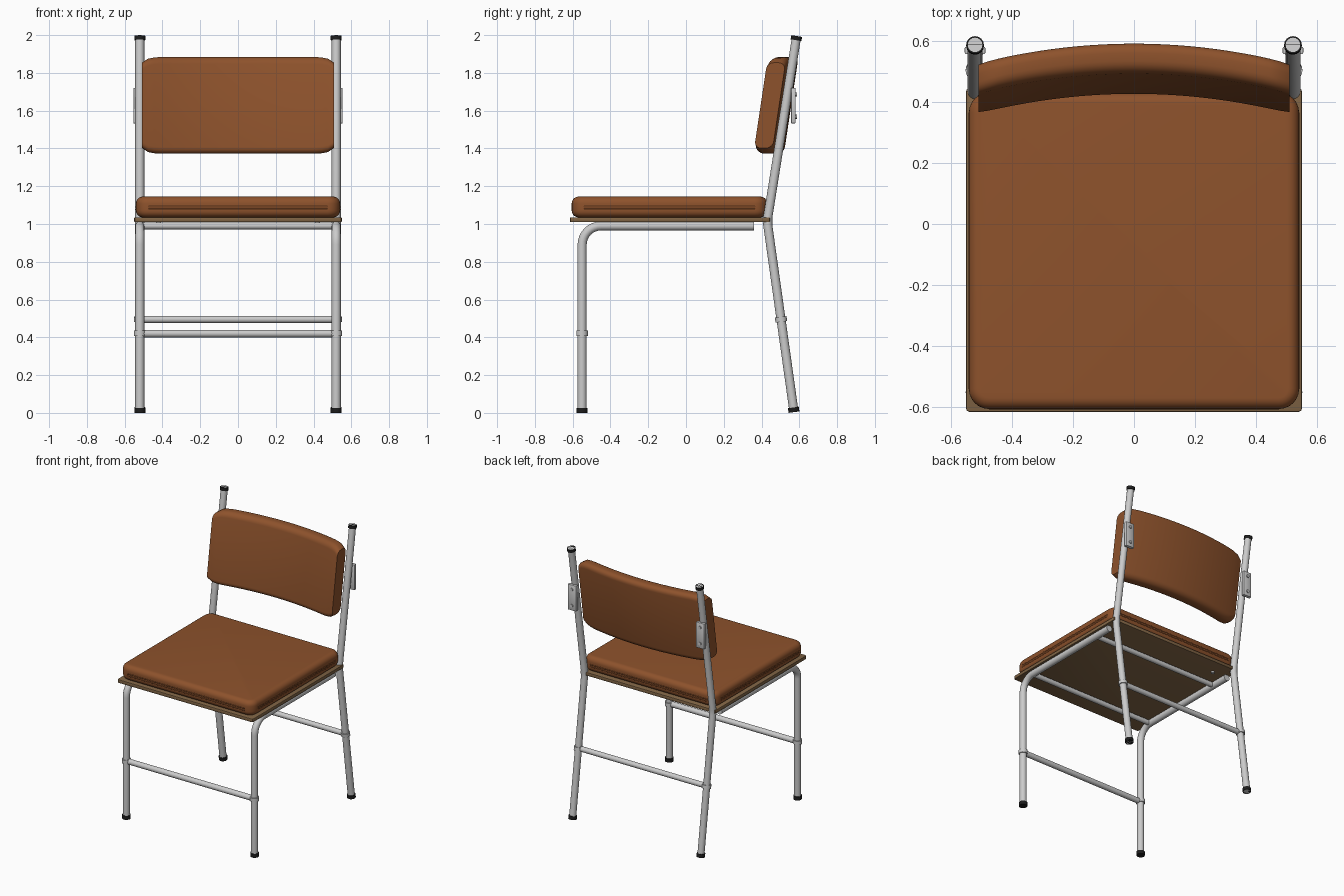
import bpy, bmesh, math
from mathutils import Vector

if "Cube" in bpy.data.objects:
    bpy.data.objects.remove(bpy.data.objects["Cube"])


def material(name, rgb):
    m = bpy.data.materials.new(name)
    m.diffuse_color = (*rgb, 1)
    m.use_nodes = True
    m.node_tree.nodes["Principled BSDF"].inputs["Base Color"].default_value = m.diffuse_color
    return m


LEATHER = material("leather", (0.27, 0.085, 0.025))
WOOD = material("wood", (0.22, 0.13, 0.06))
RUBBER = material("rubber", (0.012, 0.012, 0.012))


def finish(ob, mat=None):
    if mat:
        ob.data.materials.append(mat)
    bpy.ops.object.select_all(action='DESELECT')
    ob.select_set(True)
    bpy.context.view_layer.objects.active = ob
    bpy.ops.object.shade_smooth_by_angle(angle=math.radians(35))
    return ob


def from_bmesh(name, bm, mat=None):
    bmesh.ops.recalc_face_normals(bm, faces=bm.faces)
    me = bpy.data.meshes.new(name)
    bm.to_mesh(me)
    bm.free()
    ob = bpy.data.objects.new(name, me)
    bpy.context.collection.objects.link(ob)
    return finish(ob, mat)


def tube(name, pts, r, mat=None):
    """Round tube with flat ends along a list of points."""
    cu = bpy.data.curves.new(name, 'CURVE')
    cu.dimensions = '3D'
    cu.bevel_depth = r
    cu.bevel_resolution = 6
    cu.use_fill_caps = True
    sp = cu.splines.new('POLY')
    sp.points.add(len(pts) - 1)
    for p, co in zip(sp.points, pts):
        p.co = (*co, 1)
    ob = bpy.data.objects.new(name, cu)
    bpy.context.collection.objects.link(ob)
    bpy.ops.object.select_all(action='DESELECT')
    ob.select_set(True)
    bpy.context.view_layer.objects.active = ob
    bpy.ops.object.convert(target='MESH')
    return finish(bpy.context.object, mat)


def box(name, lo, hi, mat=None, corner=0.0, edge=0.0, segs=5):
    """Box with rounded vertical corners, then rounded top and bottom rims."""
    bm = bmesh.new()
    bmesh.ops.create_cube(bm, size=1)
    for v in bm.verts:
        v.co = Vector([a + (b - a) * (c + 0.5) for a, b, c in zip(lo, hi, v.co)])
    if corner:
        es = [e for e in bm.edges if abs(e.verts[0].co.z - e.verts[1].co.z) > 1e-4]
        bmesh.ops.bevel(bm, geom=es, offset=corner, segments=segs, profile=0.5, affect='EDGES')
    if edge:
        es = [e for e in bm.edges if abs(e.verts[0].co.z - e.verts[1].co.z) < 1e-4]
        bmesh.ops.bevel(bm, geom=es, offset=edge, segments=segs, profile=0.5, affect='EDGES')
    return from_bmesh(name, bm, mat)


# Seat board, cushion and its side piping
box("seat_board", (-0.55, -0.615, 1.01), (0.55, 0.445, 1.035), WOOD, 0.012, 0.004, 2)
box("seat_cushion", (-0.54, -0.605, 1.035), (0.54, 0.43, 1.145), LEATHER, 0.065, 0.036, 6)
for z in (1.077, 1.091):
    for s in (-1, 1):
        tube("side_piping", [(s * 0.537, -0.54, z), (s * 0.537, 0.365, z)], 0.005, LEATHER)
    for y in (-0.602, 0.427):
        tube("cross_piping", [(-0.475, y, z), (0.475, y, z)], 0.005, LEATHER)


# Curved backrest: rounded section swept along x, bowed backwards and tilted
def backrest():
    bm = bmesh.new()
    W, r, n = 0.508, 0.036, 5
    rings = []
    xs = [-W + 2 * W * i / 32 for i in range(33)]
    for x in xs:
        t = max(0, (abs(x) - 0.40) / (W - 0.40))
        hz = 0.226 + 0.03 * math.sqrt(max(0, 1 - t * t))
        hy = 0.049
        bow = 0.064 * (1 - (x / W) ** 2)
        ring = []
        for k, (sy, sz) in enumerate(((1, 1), (-1, 1), (-1, -1), (1, -1))):
            for j in range(n + 1):
                a = math.pi / 2 * (k + j / n)
                y = sy * (hy - r) + r * math.cos(a)
                z = sz * (hz - r) + r * math.sin(a)
                ring.append(bm.verts.new((x, 0.444 + bow + y + 0.15 * z, 1.628 + z)))
        rings.append(ring)
    m = len(rings[0])
    for a, b in zip(rings, rings[1:]):
        for j in range(m):
            bm.faces.new((a[j], a[(j + 1) % m], b[(j + 1) % m], b[j]))
    bm.faces.new(rings[0])
    bm.faces.new(rings[-1])
    return from_bmesh("backrest", bm, LEATHER)


backrest()

# Tubular frame, both sides
R = 0.024
TOP, KNEE, FOOT = Vector((0, 0.586, 1.995)), Vector((0, 0.43, 1.015)), Vector((0, 0.572, 0.004))
bend = [(-0.45 - 0.1 * math.cos(a), 0.89 + 0.1 * math.sin(a))
        for a in [math.pi / 2 * i / 8 for i in range(9)]]
for s in (-1, 1):
    X = Vector((s * 0.52, 0, 0))
    x = X.x
    tube("front_leg", [(x, -0.55, 0.004)] + [(x, y, z) for y, z in bend] + [(x, 0.36, 0.99)], R)
    up, down = (TOP - KNEE).normalized(), (FOOT - KNEE).normalized()
    tube("back_leg", [X + TOP, X + KNEE + up * 0.02, X + KNEE + down * 0.02, X + FOOT], R)
    # Rubber caps
    tube("front_foot", [(x, -0.55, 0), (x, -0.55, 0.027)], 0.029, RUBBER)
    tube("back_foot", [X + FOOT, X + FOOT - down * 0.025], 0.029, RUBBER)
    tube("top_cap", [X + TOP, X + TOP - up * 0.022], 0.029, RUBBER)
    # Collars where the stretchers meet the legs
    tube("front_collar", [(x, -0.55, 0.408), (x, -0.55, 0.435)], 0.031)
    c = KNEE + down * ((KNEE.z - 0.495) / -down.z)
    tube("back_collar", [X + c - down * 0.013, X + c + down * 0.013], 0.031)
    # Backrest bracket with two screws
    box("bracket", (x - 0.034, 0.556, 1.533), (x + 0.034, 0.58, 1.72), None, 0.005, 0.003, 2)
    for z in (1.568, 1.686):
        tube("bracket_screw", [(x, 0.575, z), (x, 0.587, z)], 0.011)
    tube("seat_screw", [(s * 0.42, 0.33, 1.0), (s * 0.42, 0.33, 1.015)], 0.013)

# Stretchers and under-seat cross bars
for name, y, z, r in (("front_stretcher", -0.55, 0.42, 0.02), ("back_stretcher", 0.502, 0.495, 0.019),
                      ("front_cross_bar", -0.45, 0.99, 0.018), ("rear_cross_bar", 0.22, 0.99, 0.018)):
    tube(name, [(-0.52, y, z), (0.52, y, z)], r)
